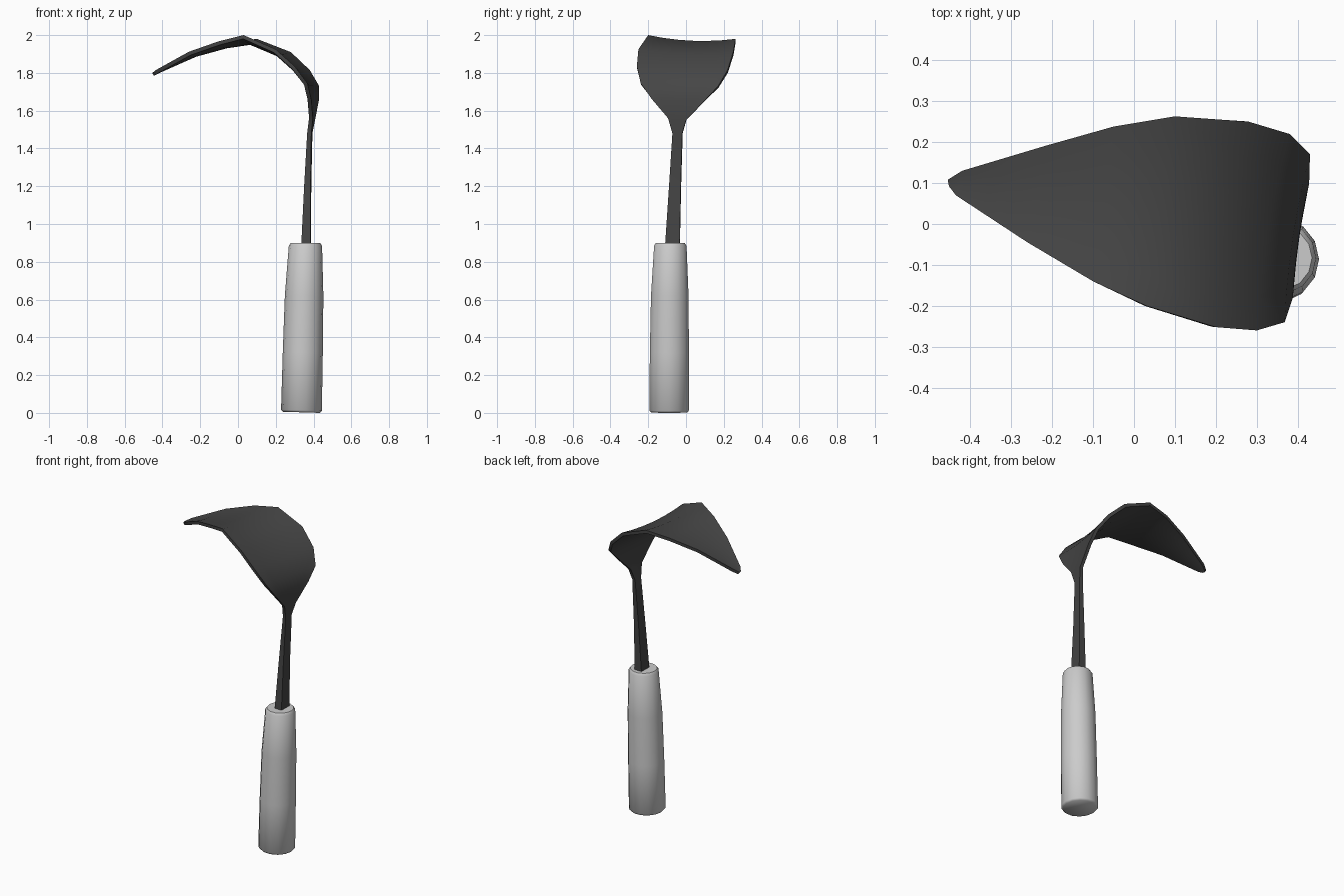
import bpy, bmesh
from math import sin, cos, pi, radians
from mathutils import Vector

if "Cube" in bpy.data.objects:
    bpy.data.objects.remove(bpy.data.objects["Cube"])


def loft(name, rings, angle, material=None):
    """Skin closed rings of equal length and cap both ends."""
    bm = bmesh.new()
    loops = [[bm.verts.new(p) for p in ring] for ring in rings]
    n = len(loops[0])
    for a, b in zip(loops, loops[1:]):
        for i in range(n):
            j = (i + 1) % n
            bm.faces.new((a[i], a[j], b[j], b[i]))
    bm.faces.new(loops[0])
    bm.faces.new(loops[-1])
    bmesh.ops.recalc_face_normals(bm, faces=bm.faces)
    mesh = bpy.data.meshes.new(name)
    bm.to_mesh(mesh)
    bm.free()
    obj = bpy.data.objects.new(name, mesh)
    bpy.context.collection.objects.link(obj)
    if material:
        mesh.materials.append(material)
    bpy.ops.object.select_all(action='DESELECT')
    bpy.context.view_layer.objects.active = obj
    obj.select_set(True)
    bpy.ops.object.shade_smooth_by_angle(angle=radians(angle))
    return obj


iron = bpy.data.materials.new("dark_iron")
iron.diffuse_color = (0.06, 0.06, 0.06, 1)
iron.use_nodes = True
iron.node_tree.nodes["Principled BSDF"].inputs["Base Color"].default_value = iron.diffuse_color

# Handle: slightly leaning, tapered towards the top (x, y, z, radius)
profile = [(0.336, -0.089, 0.003, 0.098), (0.336, -0.089, 0.014, 0.108),
           (0.343, -0.088, 0.32, 0.106), (0.350, -0.086, 0.62, 0.102),
           (0.357, -0.083, 0.885, 0.088), (0.357, -0.083, 0.90, 0.078)]
SIDES = 14
loft("handle", [[(x + r * cos(2 * pi * i / SIDES), y + r * sin(2 * pi * i / SIDES),
                  z - (0.03 * cos(2 * pi * i / SIDES) * r if z < 0.1 else 0))
                 for i in range(SIDES)] for x, y, z, r in profile], 50)

# Blade and shank: back edge, front edge, thickness, sag of the middle
stations = [
    ((-0.455, 0.108, 1.80), (-0.452, 0.092, 1.80), 0.018, 0.0),
    ((-0.42, 0.13, 1.822), (-0.435, 0.07, 1.815), 0.02, 0.002),
    ((-0.22, 0.19, 1.912), (-0.26, -0.045, 1.912), 0.02, 0.01),
    ((-0.05, 0.238, 1.96), (-0.10, -0.14, 1.968), 0.02, 0.015),
    ((0.10, 0.263, 1.98), (0.03, -0.20, 2.0), 0.02, 0.02),
    ((0.28, 0.25, 1.91), (0.20, -0.252, 1.925), 0.02, 0.02),
    ((0.38, 0.22, 1.815), (0.30, -0.26, 1.835), 0.02, 0.018),
    ((0.43, 0.17, 1.73), (0.368, -0.24, 1.745), 0.02, 0.012),
    ((0.428, 0.10, 1.655), (0.388, -0.18, 1.66), 0.02, 0.006),
    ((0.408, 0.0, 1.55), (0.396, -0.095, 1.56), 0.02, 0.0),
    ((0.394, -0.02, 1.48), (0.388, -0.072, 1.48), 0.022, 0.0),
    ((0.388, -0.028, 1.20), (0.384, -0.09, 1.20), 0.034, 0.0),
    ((0.386, -0.034, 0.87), (0.384, -0.112, 0.87), 0.05, 0.0),
]
mids = [(Vector(a) + Vector(b)) / 2 for a, b, _, _ in stations]
rings = []
for k, (a, b, thick, sag) in enumerate(stations):
    a, b = Vector(a), Vector(b)
    along = mids[min(k + 1, len(mids) - 1)] - mids[max(k - 1, 0)]
    inward = (a - b).cross(along).normalized()
    if inward.dot(mids[k] - Vector((0, 0, 1.2))) > 0:
        inward = -inward
    steps = [i / 6 for i in range(7)]
    outer = [a.lerp(b, t) + inward * sag * 4 * t * (1 - t) for t in steps]
    inner = [p + inward * thick for p in reversed(outer)]
    rings.append(outer + inner)
loft("blade_and_shank", rings, 40, iron)
